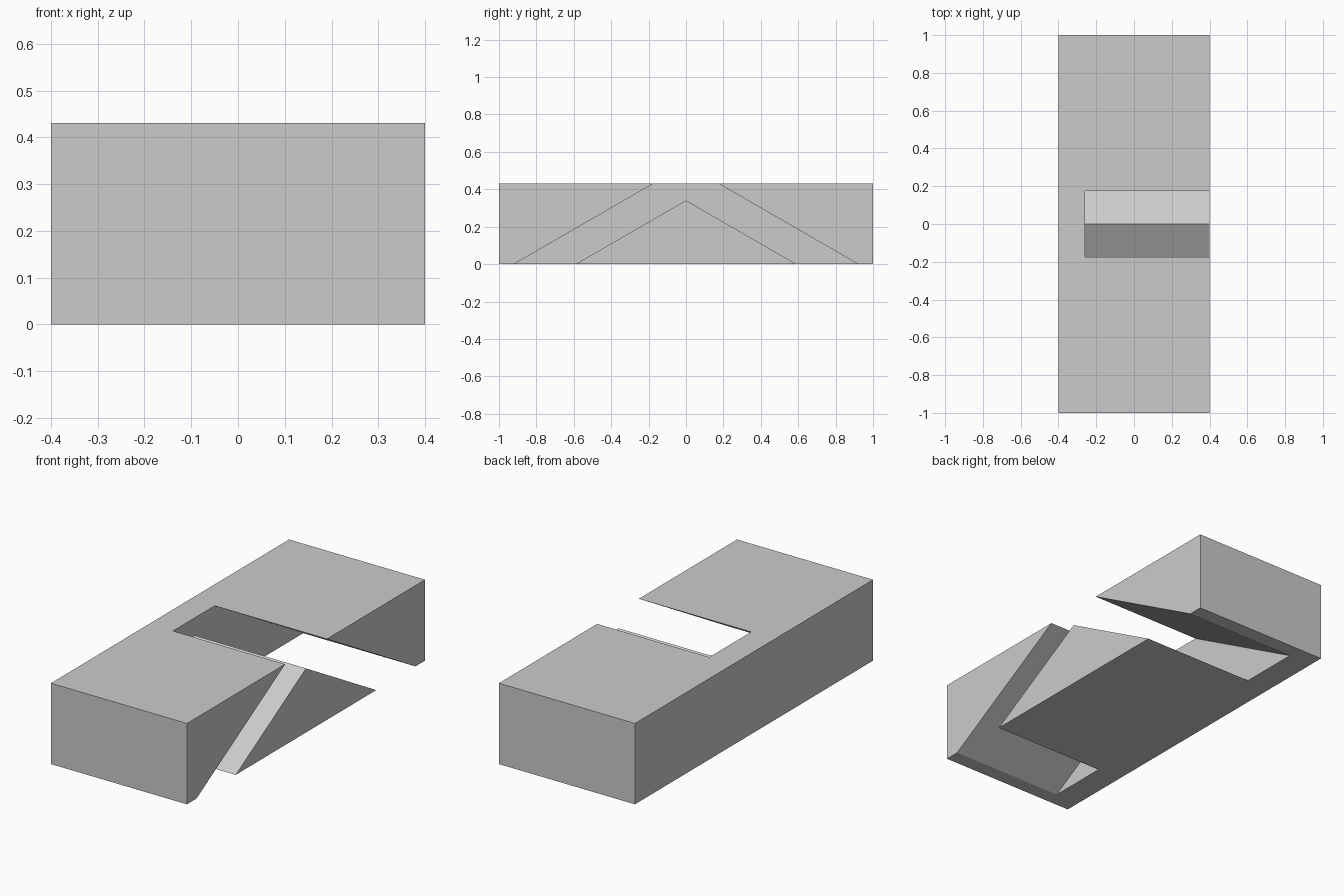
import bpy
import bmesh

old = bpy.data.objects.get("Cube")
if old:
    bpy.data.objects.remove(old, do_unlink=True)

HALF_W, HALF_L, HEIGHT = 0.4, 1.0, 0.43
RUN = 3 ** 0.5            # horizontal run per unit of height for a 30 degree slope
OUTER, INNER = 0.92, 0.59  # half widths of the chevron at the floor
BACK_WALL = -0.26          # where the channel stops
OVER = 0.1                 # overshoot of the cutter


def prism(name, profile, x0, x1):
    """Extrude a (y, z) profile along x."""
    bm = bmesh.new()
    face = bm.faces.new([bm.verts.new((x0, y, z)) for y, z in profile])
    ext = bmesh.ops.extrude_face_region(bm, geom=[face])
    moved = [g for g in ext["geom"] if isinstance(g, bmesh.types.BMVert)]
    bmesh.ops.translate(bm, verts=moved, vec=(x1 - x0, 0, 0))
    bmesh.ops.recalc_face_normals(bm, faces=bm.faces)
    mesh = bpy.data.meshes.new(name)
    bm.to_mesh(mesh)
    bm.free()
    obj = bpy.data.objects.new(name, mesh)
    bpy.context.scene.collection.objects.link(obj)
    return obj


# Solid block
block = prism("channel_block",
              [(-HALF_L, 0), (HALF_L, 0), (HALF_L, HEIGHT), (-HALF_L, HEIGHT)],
              -HALF_W, HALF_W)

# Chevron channel, open at the top, floor and left side
low = OVER * RUN
cutter = prism("channel_cutter",
               [(-OUTER - low, -OVER), (-INNER - low, -OVER), (0, INNER / RUN),
                (INNER + low, -OVER), (OUTER + low, -OVER), (0, OUTER / RUN)],
               BACK_WALL, HALF_W + OVER)
cutter.hide_render = True

cut = block.modifiers.new("channel", "BOOLEAN")
cut.operation = "DIFFERENCE"
cut.solver = "EXACT"
cut.object = cutter

# Bake the cut and drop the cutter
bpy.context.view_layer.update()
graph = bpy.context.evaluated_depsgraph_get()
result = bpy.data.meshes.new_from_object(block.evaluated_get(graph))
block.modifiers.clear()
block.data = result
bpy.data.objects.remove(cutter, do_unlink=True)

# Plain grey
grey = bpy.data.materials.new("light_grey")
grey.use_nodes = True
color = (0.6, 0.6, 0.6, 1)
grey.diffuse_color = color
grey.node_tree.nodes["Principled BSDF"].inputs["Base Color"].default_value = color
block.data.materials.clear()
block.data.materials.append(grey)
